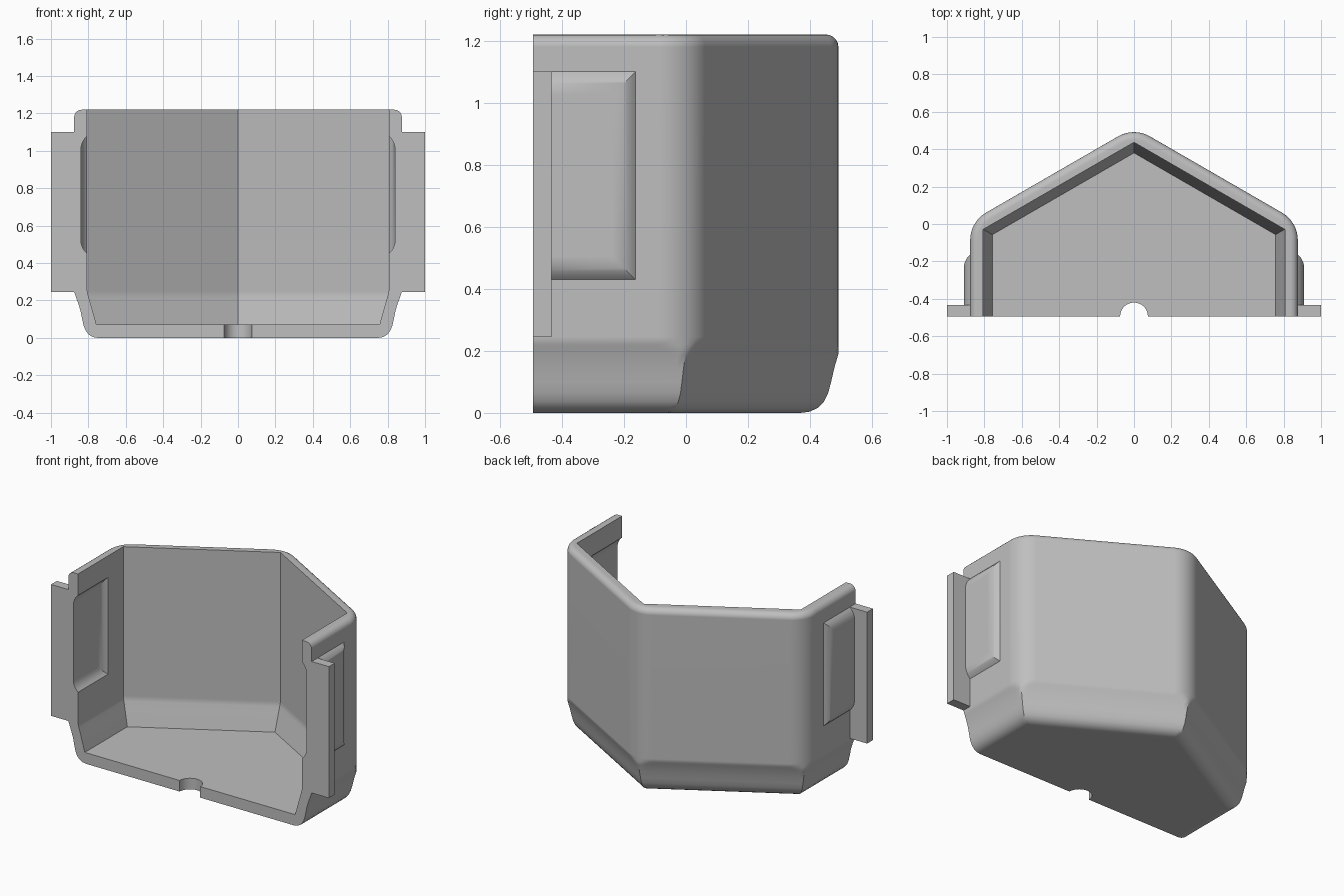
import bpy, bmesh
from math import sin, cos, radians, pi, sqrt, atan2

if "Cube" in bpy.data.objects:
    bpy.data.objects.remove(bpy.data.objects["Cube"], do_unlink=True)

FRONT = -0.494       # cut plane through the hexagon centre
WALL, INNER = 0.876, 0.806
CORNER = 0.17        # vertical corner radius
TOP, LIP = 1.22, 0.04

grey = bpy.data.materials.new("matte_grey")
grey.use_nodes = True
colour = (0.52, 0.52, 0.52, 1)
grey.diffuse_color = colour
grey.node_tree.nodes["Principled BSDF"].inputs["Base Color"].default_value = colour


def make(name, bm):
    bmesh.ops.recalc_face_normals(bm, faces=bm.faces)
    mesh = bpy.data.meshes.new(name)
    bm.to_mesh(mesh)
    bm.free()
    mesh.materials.append(grey)
    ob = bpy.data.objects.new(name, mesh)
    bpy.context.collection.objects.link(ob)
    return ob


def activate(ob):
    bpy.ops.object.select_all(action='DESELECT')
    ob.select_set(True)
    bpy.context.view_layer.objects.active = ob


def smooth(ob):
    activate(ob)
    bpy.ops.object.shade_smooth_by_angle(angle=radians(30))
    ob.modifiers.new("even_normals", 'WEIGHTED_NORMAL').keep_sharp = True


def bridge(bm, rings, closed=False):
    n = len(rings[0])
    for a, b in zip(rings, rings[1:]):
        for i in range(n if closed else n - 1):
            j = (i + 1) % n
            bm.faces.new((a[i], a[j], b[j], b[i]))


# Half-hexagon cup: polar rings around the hexagon centre
TANGENT = atan2(CORNER / 2, (WALL - CORNER) * 2 / sqrt(3) + CORNER * cos(pi / 6))
SAMPLES = [(radians(c), TANGENT * k / 4) for c in (30, 90, 150) for k in range(-4, 5)]
SAMPLES = [(pi / 6, -pi / 6)] + SAMPLES + [(radians(150), pi / 6)]


def flat_radius(apothem, phi):
    return apothem / cos(pi / 6 - abs(phi))


def round_radius(apothem, r, phi):
    c = (apothem - r) * 2 / sqrt(3)
    if abs(phi) > atan2(r / 2, c + r * cos(pi / 6)):
        return flat_radius(apothem, phi)
    return c * cos(phi) + sqrt(r * r - (c * sin(phi)) ** 2)


def ring(bm, z, sharp, rounded=None, r=CORNER):
    verts = []
    for corner, phi in SAMPLES:
        d = flat_radius(sharp, phi)
        if rounded:
            d = min(d, round_radius(rounded, r, phi))
        t = corner + phi
        verts.append(bm.verts.new((d * cos(t), FRONT + d * sin(t), z)))
    return verts


bm = bmesh.new()
outside = [(0, 0.748), (0.004, 0.773), (0.016, 0.796), (0.036, 0.813), (0.065, 0.825),
           (0.1, 0.833), (0.145, 0.842), (0.19, 0.856), (0.205, 0.862),
           (0.22, 0.867), (0.245, 0.876)]
inside = [(0.25, 0.806), (0.22, 0.799), (0.18, 0.787), (0.13, 0.773), (0.072, 0.757)]
rings = [ring(bm, z, a, WALL) for z, a in outside]
for k in range(6):
    t = k * pi / 10
    d = LIP * (1 - cos(t))
    rings.append(ring(bm, TOP - LIP + LIP * sin(t), WALL - d, WALL - d, CORNER - d))
rings.append(ring(bm, TOP, INNER))
rings += [ring(bm, z, a) for z, a in inside]
bridge(bm, rings)
bm.faces.new(rings[0])
bm.faces.new(rings[-1])
bm.faces.new([q[0] for q in rings] + [q[-1] for q in reversed(rings)])
cup = make("cup_shell", bm)


# Pillow with rounded shoulders on its rear, top and bottom edges
def pillow(name, side, x0, base, y0, y1, z0, z1, depth=0.034, run=0.075):
    bm = bmesh.new()
    radius = (run * run + depth * depth) / (2 * depth)
    levels = [(base, 0)]
    for k in range(9):
        s = run * k / 8
        levels.append((x0 + depth - radius + sqrt(radius ** 2 - (run - s) ** 2), s))
    rings = [[bm.verts.new((side * x, y, z)) for y, z in
              ((y0, z0 + s), (y1 - s, z0 + s), (y1 - s, z1 - s), (y0, z1 - s))]
             for x, s in levels]
    bridge(bm, rings, closed=True)
    bm.faces.new(rings[0])
    bm.faces.new(rings[-1])
    return make(name, bm)


def box(name, lo, hi):
    bm = bmesh.new()
    bmesh.ops.create_cube(bm, size=1)
    for v in bm.verts:
        v.co = [a + (b - a) * (c + 0.5) for a, b, c in zip(lo, hi, v.co)]
    return make(name, bm)


# Side bulges, mounting flanges and matching inner recesses
cutters = []
for side, label in ((1, "left"), (-1, "right")):
    smooth(pillow(label + "_bulge", side, WALL, WALL - 0.015, -0.46, -0.163, 0.43, 1.1))
    xs = sorted((side * WALL, side))
    box(label + "_flange", (xs[0], FRONT, 0.245), (xs[1], -0.434, 1.1))
    cutters.append(pillow(label + "_recess_cutter", side, INNER, INNER - 0.1,
                          -0.6, -0.185, 0.45, 1.08))

# Half-round notch in the floor
bm = bmesh.new()
bmesh.ops.create_cone(bm, cap_ends=True, segments=48, radius1=0.074, radius2=0.074, depth=0.3)
bmesh.ops.translate(bm, verts=bm.verts, vec=(0, FRONT, 0.02))
cutters.append(make("notch_cutter", bm))

for cutter in cutters:
    cutter.hide_render = True
    cut = cup.modifiers.new("cut", 'BOOLEAN')
    cut.operation, cut.solver, cut.object = 'DIFFERENCE', 'EXACT', cutter
    activate(cup)
    bpy.ops.object.modifier_apply(modifier=cut.name)
    bpy.data.objects.remove(cutter, do_unlink=True)
smooth(cup)
